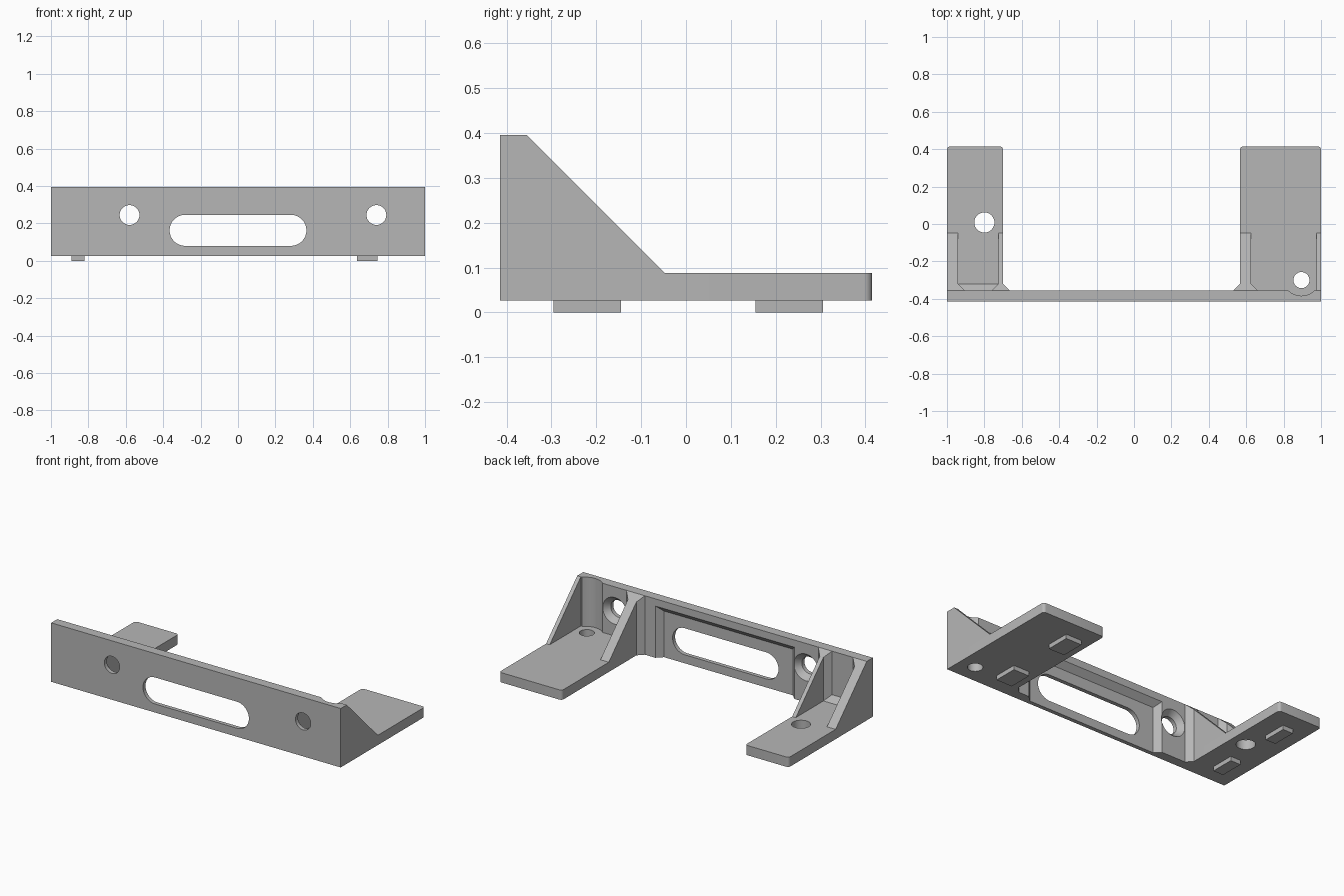
import bpy, bmesh
from math import sin, cos, pi

cube = bpy.data.objects.get("Cube")
if cube:
    bpy.data.objects.remove(cube, do_unlink=True)

grey = bpy.data.materials.new("plain grey")
grey.use_nodes = True
grey.diffuse_color = (0.47, 0.47, 0.47, 1)
grey.node_tree.nodes["Principled BSDF"].inputs["Base Color"].default_value = grey.diffuse_color

FRONT, WALL, BACK = -0.415, -0.355, 0.415
BASE, FLOOR, TOP = 0.027, 0.088, 0.395
FILLET = 0.035


def loft(name, first, last):
    """Solid between two matching loops of 3D points."""
    bm = bmesh.new()
    a = [bm.verts.new(p) for p in first]
    b = [bm.verts.new(p) for p in last]
    bm.faces.new(a)
    bm.faces.new(b)
    n = len(a)
    for i in range(n):
        bm.faces.new((a[i], a[(i + 1) % n], b[(i + 1) % n], b[i]))
    bmesh.ops.recalc_face_normals(bm, faces=bm.faces[:])
    mesh = bpy.data.meshes.new(name)
    bm.to_mesh(mesh)
    bm.free()
    mesh.materials.append(grey)
    obj = bpy.data.objects.new(name, mesh)
    bpy.context.collection.objects.link(obj)
    return obj


def prism(name, pts, axis, lo, hi):
    """Extrude a 2D outline along one axis."""
    place = {"x": lambda p, d: (d, p[0], p[1]),
             "y": lambda p, d: (p[0], d, p[1]),
             "z": lambda p, d: (p[0], p[1], d)}[axis]
    return loft(name, [place(p, lo) for p in pts], [place(p, hi) for p in pts])


def box(name, x0, x1, y0, y1, z0, z1):
    return prism(name, [(x0, y0), (x1, y0), (x1, y1), (x0, y1)], "z", z0, z1)


def arc(cx, cy, r, start=0.0, sweep=2 * pi, n=32):
    return [(cx + r * cos(start + sweep * i / n), cy + r * sin(start + sweep * i / n))
            for i in range(n if sweep > 6 else n + 1)]


def cut(target, cutter):
    cutter.hide_render = True
    mod = target.modifiers.new("cut", "BOOLEAN")
    mod.operation, mod.solver, mod.object = "DIFFERENCE", "EXACT", cutter
    bpy.context.view_layer.objects.active = target
    bpy.ops.object.modifier_apply(modifier=mod.name)
    bpy.data.objects.remove(cutter, do_unlink=True)


def smooth(obj):
    bpy.ops.object.select_all(action="DESELECT")
    obj.select_set(True)
    bpy.context.view_layer.objects.active = obj
    bpy.ops.object.shade_smooth_by_angle(angle=0.5)


# Front plate with a bevelled rear pocket open at the bottom
plate = box("front_plate", -1, 1, FRONT, WALL, BASE, TOP)


def pocket_loop(inset, y):
    l, r, t = -0.5 + inset, 0.46 - inset, 0.35 - inset
    return [(l, y, 0), (r, y, 0), (r, y, t), (l, y, t)]


cut(plate, loft("pocket_cutter", pocket_loop(-0.02, WALL + 0.02),
                pocket_loop(FILLET, WALL - FILLET)))

# Long slot
slot = arc(0.283, 0.163, 0.083, -pi / 2, pi, 16) + arc(-0.283, 0.163, 0.083, pi / 2, pi, 16)
cut(plate, prism("slot_cutter", slot, "y", -0.6, -0.2))

# Screw holes, countersunk at the rear
for x in (-0.58, 0.74):
    cut(plate, prism("hole_cutter", arc(x, 0.245, 0.053), "y", -0.6, -0.2))
    small = [(u, WALL - FILLET, v) for u, v in arc(x, 0.245, 0.053)]
    large = [(u, WALL + 0.005, v) for u, v in arc(x, 0.245, 0.088)]
    cut(plate, loft("countersink_cutter", small, large))

# Rounded tool clearance above the front foot hole
cut(plate, prism("clearance_cutter", arc(0.895, -0.284, 0.1), "z", FLOOR, 0.6))
smooth(plate)


def slope(y):
    return TOP - (y - WALL)


def upright(name, outline):
    """Vertical prism whose top follows the gusset slope."""
    loft(name, [(x, y, FLOOR) for x, y in outline],
         [(x, y, slope(y)) for x, y in outline])


def foot(side, x0, x1, hole, gussets, fillets, pegs):
    # Foot slab with rounded rear corners
    r = 0.018
    outline = ([(x0, WALL), (x1, WALL)] + arc(x1 - r, BACK - r, r, 0, pi / 2, 6)
               + arc(x0 + r, BACK - r, r, pi / 2, pi / 2, 6))
    slab = prism(side + "_foot", outline, "z", BASE, FLOOR)
    cut(slab, prism("foot_hole_cutter", arc(*hole), "z", -0.1, 0.3))
    smooth(slab)
    # Sloped side gussets
    end = WALL + TOP - FLOOR
    for a, b in gussets:
        prism(side + "_gusset", [(WALL, FLOOR), (end, FLOOR), (WALL, TOP)], "x", a, b)
    # Corner fillets where gussets meet the plate
    for x, d in fillets:
        upright(side + "_corner_fillet",
                [(x, WALL), (x + d * FILLET, WALL), (x, WALL + FILLET)])
    # Locating pegs underneath
    for y in (-0.22, 0.23):
        box(side + "_peg", *pegs, y - 0.075, y + 0.075, 0, BASE)


foot("right", -1, -0.7, (-0.8, 0.008, 0.054),
     [(-1, -0.94), (-0.725, -0.7)],
     [(-0.94, 1), (-0.725, -1)], (-0.89, -0.82))
foot("left", 0.567, 1, (0.895, -0.3, 0.043),
     [(0.567, 0.625), (0.975, 1)],
     [(0.625, 1)], (0.635, 0.745))

# Outer fillets run the full height of the plate
for name, x, d in (("right", -0.7, 1), ("left", 0.567, -1)):
    pts = [(x, WALL), (x + d * FILLET, WALL), (x, WALL + FILLET)]
    loft(name + "_outer_fillet", [(u, v, BASE) for u, v in pts],
         [(u, v, slope(v)) for u, v in pts])

# Bevel between the narrow foot and the plate
prism("right_floor_fillet", [(WALL, FLOOR), (WALL + FILLET, FLOOR), (WALL, FLOOR + FILLET)],
      "x", -0.94, -0.725)
